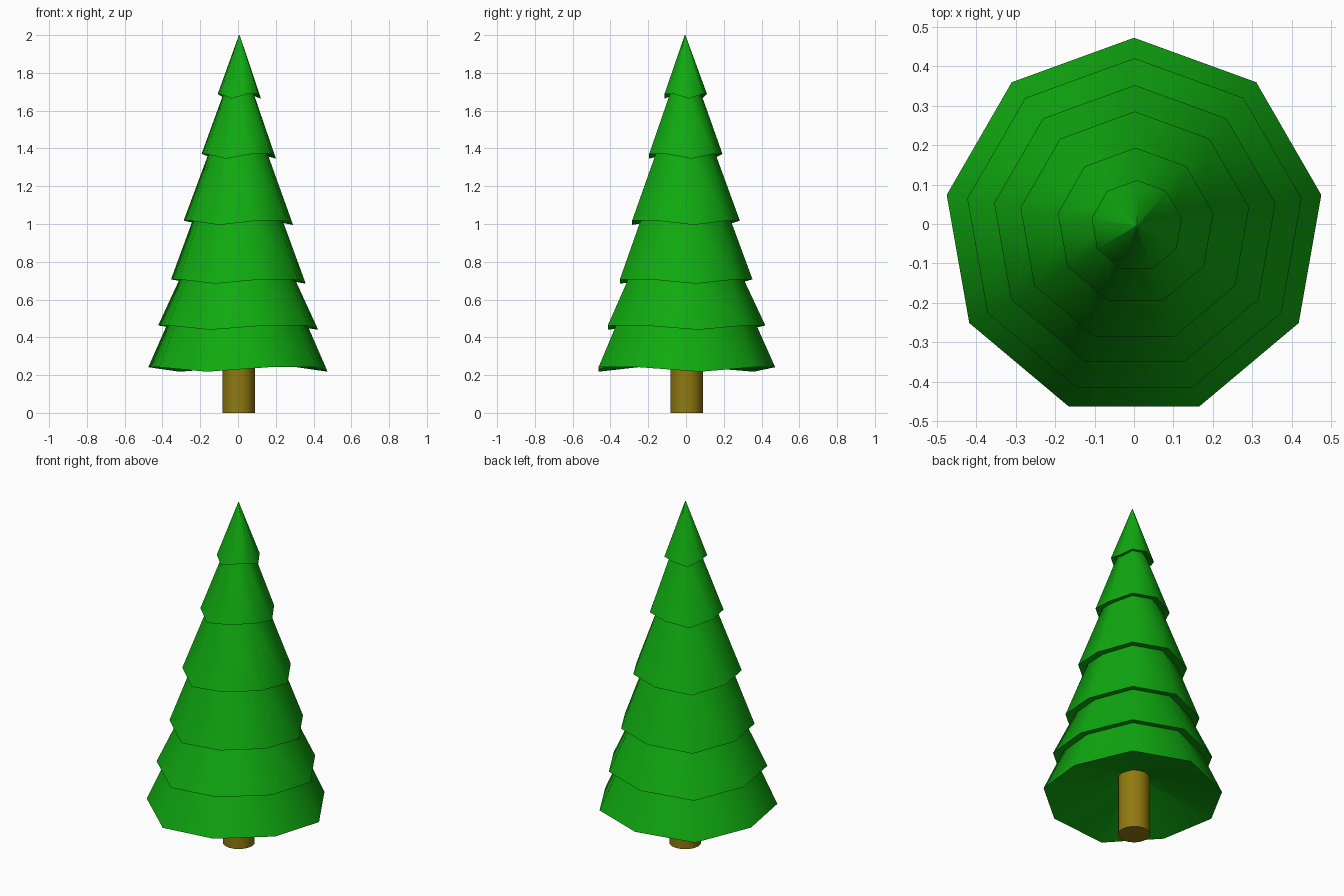
import bpy, bmesh, math

if "Cube" in bpy.data.objects:
    bpy.data.objects.remove(bpy.data.objects["Cube"])

SIDES = 9


def material(name, color):
    m = bpy.data.materials.new(name)
    m.diffuse_color = color
    m.use_nodes = True
    m.node_tree.nodes["Principled BSDF"].inputs["Base Color"].default_value = m.diffuse_color
    return m


def smooth(ob):
    bpy.ops.object.select_all(action='DESELECT')
    ob.select_set(True)
    bpy.context.view_layer.objects.active = ob
    bpy.ops.object.shade_smooth_by_angle(angle=math.radians(50))


# Foliage: nine-sided rings stacked in a zigzag, every third corner droops
# (radius, height, droop, centre x, centre y), alternating rim and inner ring;
# first ring is the top of the hollow underside, last ring is the tip
rings = [
    (.004, .370, .000, .002, .000),
    (.482, .242, .024, .000, -.010), (.378, .475, .022, .000, -.010),
    (.430, .463, .023, .001, -.010), (.310, .719, .022, .001, -.010),
    (.362, .707, .023, .002, -.010), (.243, 1.027, .022, .002, -.009),
    (.294, 1.018, .023, .002, -.009), (.160, 1.379, .022, .004, -.007),
    (.200, 1.371, .025, .004, -.007), (.082, 1.698, .022, .007, -.005),
    (.116, 1.688, .024, .007, -.005), (.002, 2.000, .000, .007, -.005),
]
bm = bmesh.new()
loops = []
for r, z, droop, cx, cy in rings:
    loop = []
    for i in range(SIDES):
        a = 2 * math.pi * i / SIDES
        dz = droop if i % 3 == 2 else 0
        loop.append(bm.verts.new((cx + r * math.sin(a), cy + r * math.cos(a), z - dz)))
    loops.append(loop)
for low, high in zip(loops, loops[1:]):
    for i in range(SIDES):
        j = (i + 1) % SIDES
        bm.faces.new((low[i], low[j], high[j], high[i]))
bm.faces.new(loops[-1])
bmesh.ops.recalc_face_normals(bm, faces=bm.faces)
mesh = bpy.data.meshes.new("foliage")
bm.to_mesh(mesh)
bm.free()
foliage = bpy.data.objects.new("foliage", mesh)
bpy.context.collection.objects.link(foliage)
mesh.materials.append(material("green_needles", (.005, .4, .005, 1)))
smooth(foliage)

# Trunk: short cylinder reaching into the hollow underside
bpy.ops.mesh.primitive_cylinder_add(vertices=16, radius=.086, depth=.35,
                                    location=(.003, .003, .175))
trunk = bpy.context.object
trunk.name = "trunk"
trunk.data.materials.append(material("brown_bark", (.28, .195, .005, 1)))
smooth(trunk)
